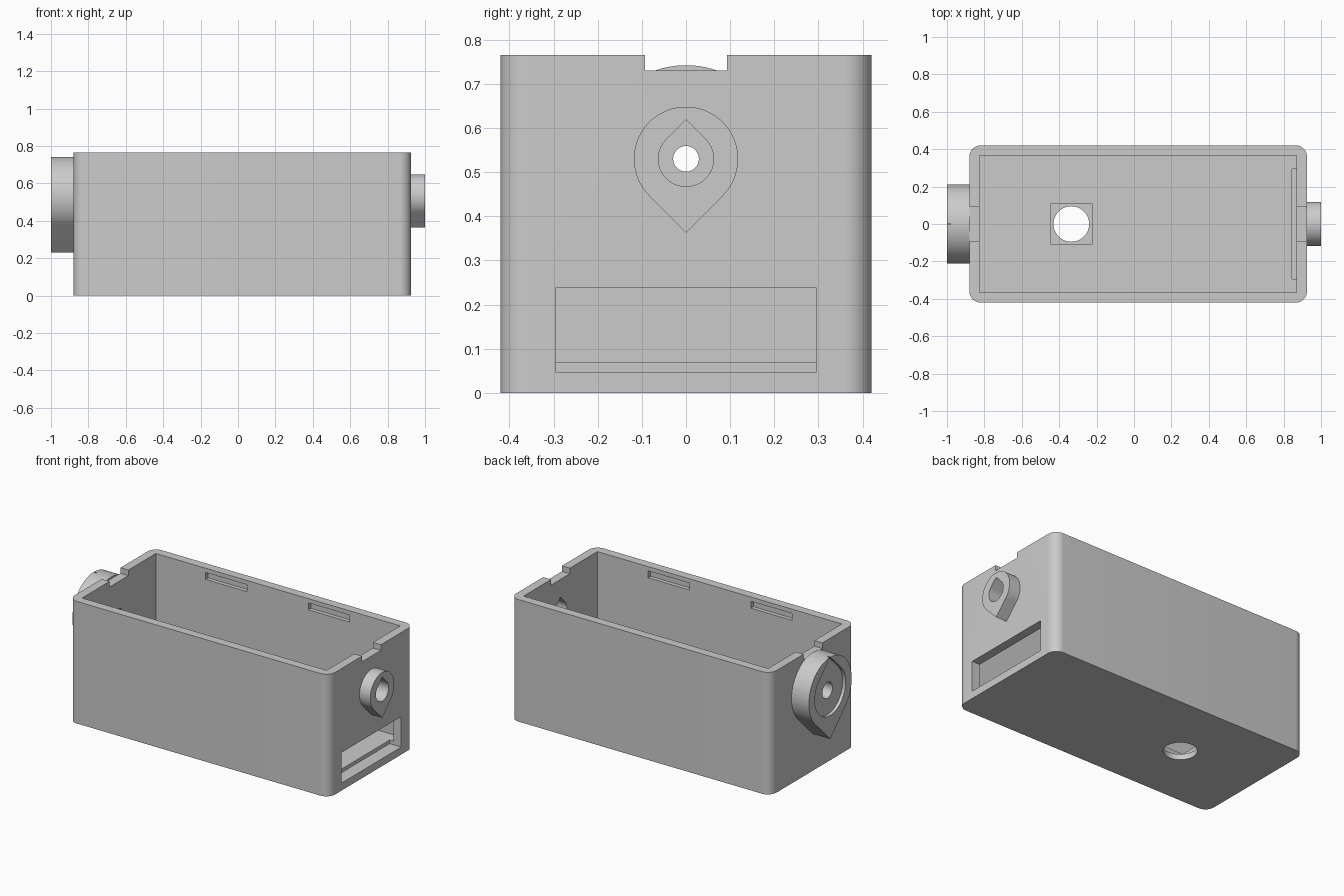
import bpy, bmesh, math

if "Cube" in bpy.data.objects:
    bpy.data.objects.remove(bpy.data.objects["Cube"])

grey = bpy.data.materials.new("light_grey")
grey.use_nodes = True
grey.diffuse_color = (0.6, 0.6, 0.6, 1)
grey.node_tree.nodes["Principled BSDF"].inputs["Base Color"].default_value = (0.6, 0.6, 0.6, 1)

AXIS_Z = 0.53            # height of the shaft through both end walls
X0, X1 = -0.88, 0.925    # outer ends of the box
WALL = 0.055
HALF_Y, HEIGHT, FLOOR = 0.42, 0.765, 0.07


def prism(name, points, offset):
    """Extrude a closed loop of 3D points along an offset."""
    bm = bmesh.new()
    face = bm.faces.new([bm.verts.new(p) for p in points])
    new = bmesh.ops.extrude_face_region(bm, geom=[face])["geom"]
    bmesh.ops.translate(bm, vec=offset, verts=[v for v in new if isinstance(v, bmesh.types.BMVert)])
    bmesh.ops.recalc_face_normals(bm, faces=bm.faces)
    mesh = bpy.data.meshes.new(name)
    bm.to_mesh(mesh)
    bm.free()
    mesh.materials.append(grey)
    obj = bpy.data.objects.new(name, mesh)
    bpy.context.collection.objects.link(obj)
    return obj


def block(x0, x1, y0, y1, z0, z1):
    return prism("cutter", [(x0, y0, z0), (x1, y0, z0), (x1, y1, z0), (x0, y1, z0)], (0, 0, z1 - z0))


def teardrop(name, x0, x1, radius, point):
    """Round profile along x with a 90 degree tip: point is 1 up, -1 down, 0 plain circle."""
    n = 72
    if point:
        angles = [math.radians(-45 + 270 * i / n) for i in range(n + 1)]
        loop = [(radius * math.cos(a), -point * radius * math.sin(a)) for a in angles]
        loop.append((0, point * radius * math.sqrt(2)))
    else:
        loop = [(radius * math.cos(math.tau * i / n), radius * math.sin(math.tau * i / n)) for i in range(n)]
    return prism(name, [(x0, y, AXIS_Z + z) for y, z in loop], (x1 - x0, 0, 0))


def activate(obj):
    bpy.ops.object.select_all(action="DESELECT")
    obj.select_set(True)
    bpy.context.view_layer.objects.active = obj


def cut(obj, cutters):
    activate(obj)
    for cutter in cutters:
        mod = obj.modifiers.new("cut", "BOOLEAN")
        mod.operation = "DIFFERENCE"
        mod.solver = "EXACT"
        mod.object = cutter
        bpy.ops.object.modifier_apply(modifier=mod.name)
        bpy.data.objects.remove(cutter)
    bpy.ops.object.shade_smooth_by_angle(angle=math.radians(30))


# Box body with rounded vertical corners
R = 0.06
outline = []
for cx, cy, start in ((X1 - R, HALF_Y - R, 0), (X0 + R, HALF_Y - R, 90),
                      (X0 + R, R - HALF_Y, 180), (X1 - R, R - HALF_Y, 270)):
    for i in range(13):
        a = math.radians(start + 90 * i / 12)
        outline.append((cx + R * math.cos(a), cy + R * math.sin(a), 0))
body = prism("box_body", outline, (0, 0, HEIGHT))

inner_y = HALF_Y - WALL
cutters = [block(X0 + WALL, X1 - WALL, -inner_y, inner_y, FLOOR, 1)]

# Rim notches in both end walls
for x in (X0, X1):
    cutters.append(block(x - 0.08, x + 0.08, -0.093, 0.093, 0.73, 1))

# Lid catch slots inside the long walls
for side in (-1, 1):
    for x in (-0.48, 0.232):
        ys = sorted((side * (inner_y - 0.02), side * (inner_y + 0.025)))
        cutters.append(block(x, x + 0.286, *ys, 0.695, 0.738))

# Wide opening low in the right end wall, biting into the floor edge
cutters.append(block(0.845, 1.1, -0.295, 0.295, 0.047, 0.238))

# Square pocket and round hole in the floor
HX = -0.335
cutters.append(block(HX - 0.11, HX + 0.11, -0.11, 0.11, 0.035, 0.2))
cutters.append(prism("cutter", [(HX + 0.095 * math.cos(math.tau * i / 64),
                                 0.095 * math.sin(math.tau * i / 64), -0.1) for i in range(64)], (0, 0, 0.3)))

# Shaft holes through the end walls
cutters.append(teardrop("cutter", X0 - 0.1, X0 + 0.1, 0.029, 0))
cutters.append(teardrop("cutter", X1 - 0.1, X1 + 0.1, 0.0625, 1))
cut(body, cutters)

# Large boss with shallow recess and stepped hole
large_boss = teardrop("large_boss", -1, X0, 0.212, -1)
cut(large_boss, [teardrop("cutter", -1.1, -0.98, 0.152, 1),
                 teardrop("cutter", -1.1, X0 + 0.1, 0.05, 0)])

# Small boss with pointed hole
small_boss = teardrop("small_boss", X1, 1, 0.118, -1)
cut(small_boss, [teardrop("cutter", X1 - 0.1, 1.1, 0.0625, 1)])
